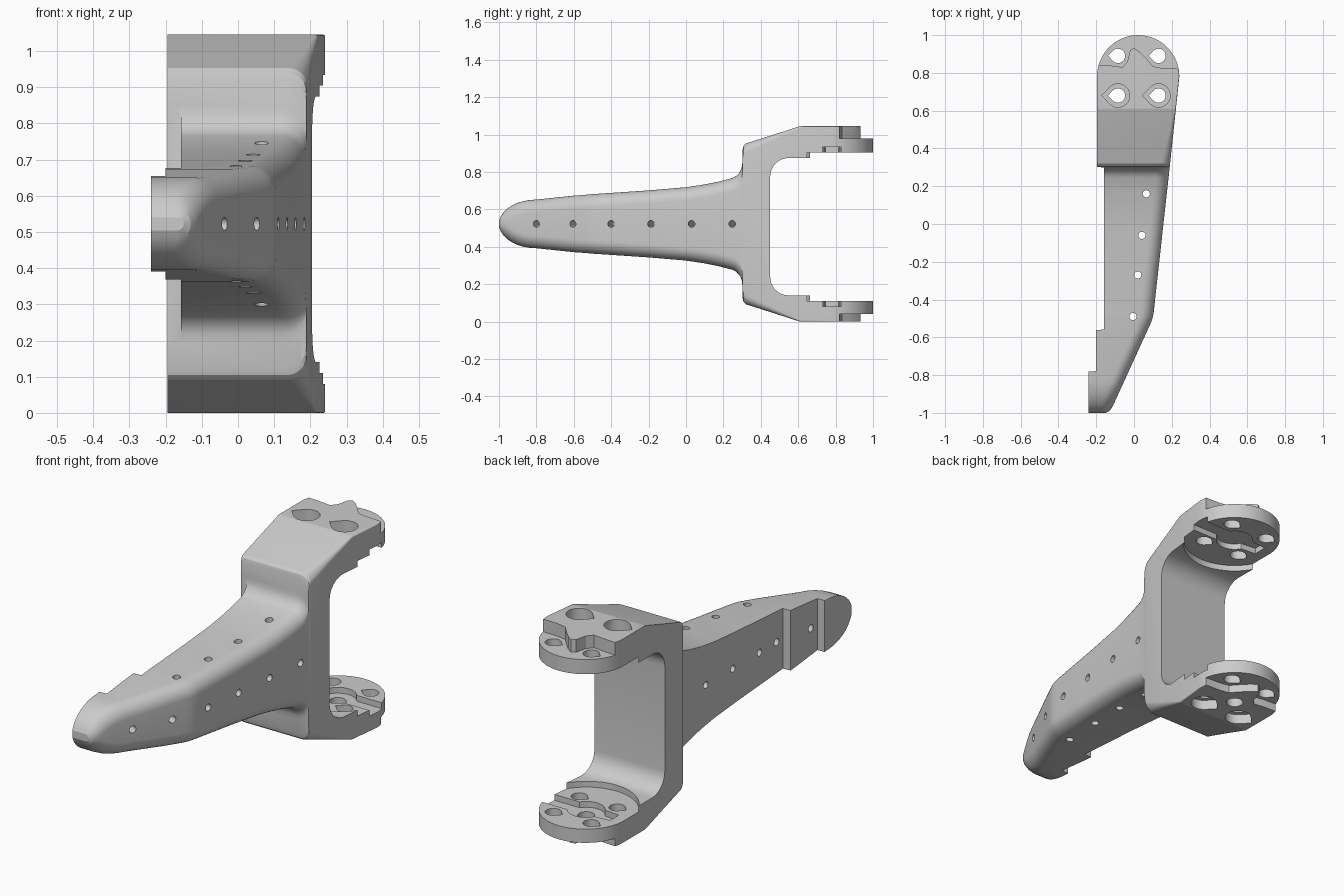
import bpy, bmesh, math
from mathutils import Matrix, Vector

if "Cube" in bpy.data.objects:
    bpy.data.objects.remove(bpy.data.objects["Cube"])

MID = 0.5225
YZ = Matrix(((0, 0, 1, 0), (1, 0, 0, 0), (0, 1, 0, 0), (0, 0, 0, 1)))  # profile in yz, depth in x


def interp(table, y):
    for (y0, v0), (y1, v1) in zip(table, table[1:]):
        if y <= y1:
            return v0 + (v1 - v0) * (y - y0) / (y1 - y0)
    return table[-1][1]


def loft(name, rings):
    bm = bmesh.new()
    loops = [[bm.verts.new(p) for p in ring] for ring in rings]
    n = len(loops[0])
    for a, b in zip(loops, loops[1:]):
        for i in range(n):
            bm.faces.new((a[i], a[(i + 1) % n], b[(i + 1) % n], b[i]))
    bm.faces.new(loops[0])
    bm.faces.new(loops[-1][::-1])
    bmesh.ops.recalc_face_normals(bm, faces=bm.faces)
    me = bpy.data.meshes.new(name)
    bm.to_mesh(me)
    bm.free()
    ob = bpy.data.objects.new(name, me)
    bpy.context.collection.objects.link(ob)
    return ob


def prism(pts, a, b, m=Matrix()):
    ob = loft("cutter", [[m @ Vector((x, y, z)) for x, y in pts] for z in (a, b)])
    ob.hide_render = True
    return ob


def circle(x, y, r, n=32):
    return [(x + r * math.cos(2 * math.pi * i / n), y + r * math.sin(2 * math.pi * i / n)) for i in range(n)]


def teardrop(x, y, r):
    arc = [math.radians(-135 + 270 * i / 24) for i in range(25)]
    return [(x + r * math.cos(t), y + r * math.sin(t)) for t in arc] + [(x - 1.38 * r, y)]


def section(y, h, xl, xr, r, n=8):
    r = min(r, 0.95 * h, 0.9 * (xr - xl))
    arc = [math.pi / 2 * i / n for i in range(n + 1)]
    low = [(xr - r + r * math.sin(t), -h + r - r * math.cos(t)) for t in arc]
    half = [(xl, -h)] + low
    pts = half + [(x, -z) for x, z in reversed(half)]
    return [(x, y, MID + z) for x, z in pts]


# Handle and yoke as one loft along y: half heights and right edge
right = [(-1, -.15), (-.995, -.137), (-.985, -.125), (-.97, -.115), (-.52, .091), (-.5, .098),
         (-.47, .104), (.31, .19), (.78, .24)]
heights = []
for i in range(9):
    b = math.radians(8 + 82 * i / 8)
    heights.append((-1 + .2 * (1 - math.cos(b)) * (1 if i else 0), .13 * math.sin(b)))
heights += [(-.6, .151), (-.52, .157), (-.5, .159), (-.47, .161), (-.2, .179), (0, .196), (.1, .211), (.17, .225)]
for i in range(1, 9):
    a = math.radians(10 + 80 * i / 8)
    heights.append((.22 + .08 * math.sin(a), .32 - .08 * math.cos(a)))
rings = []
stations = sorted([y for y, h in heights] + [-.781, -.779, -.561, -.559])
for y in stations:
    xl = -.24 if y < -.78 else -.20 if y < -.56 else -.158
    rings.append(section(y, interp(heights, y), xl, interp(right, y), .07))
for y, h, r in [(.301, .325, .06), (.303, .40, .06), (.308, .418, .055), (.32, .43, .05),
                (.45, .471, .03), (.608, .522, .008), (.61, MID, .008), (.78, MID, .004)]:
    rings.append(section(y, h, -.195, interp(right, y), r))
for i in range(1, 16):
    t = math.radians(88 * i / 15)
    w = .218 * math.cos(t)
    rings.append(section(.78 + .22 * math.sin(t), MID, .022 - w, .022 + w, .004))
body = loft("yoke_with_handle", rings)

cutters = []

# Gap between the flanges with filleted inner corners
gap = [(1.2, .14)]
for cz, a0 in ((.24, 270), (.775, 180)):
    for i in range(9):
        a = math.radians(a0 - 90 * i / 8)
        gap.append((.55 + .1 * math.cos(a), cz + .1 * math.sin(a)))
gap.append((1.2, .875))
cutters.append(prism(gap, -.5, .5, YZ))
cutters.append(prism(circle(.02, .78, .245, 64), .11, .905))

# Wavy ledges on the outer faces of the flanges
wave = [(-.4, .85), (-.19, .842), (-.12, .838), (-.06, .83), (-.035, .86), (-.02, .92), (0, .932),
        (.03, .912), (.07, .87), (.1, .835), (.15, .825), (.4, .815), (.4, 1.2), (-.4, 1.2)]
cutters += [prism(wave, .98, 1.2), prism(wave, -.2, .04)]

# Inner seats: round recess and side slot
slot = [(-.14, .745), (-.14, .815), (.02, .83), (.4, .83), (.4, .73), (.02, .73)]
for a, b in ((.85, .935), (.08, .2)):
    cutters.append(prism(circle(.02, .78, .088), a, b))
    cutters.append(prism(slot, a, b - .0007 if b > .5 else b))
cutters.append(prism(circle(.02, .78, .04), -.1, .2))

# Flange screw holes and counterbores
for x in (-.085, .13):
    for y in (.89, .68):
        cutters.append(prism(teardrop(x, y, .038), -.1, 1.2))
    cutters += [prism(teardrop(x, .68, .062), .97, 1.2), prism(teardrop(x, .68, .062), -.1, .05)]

# Handle holes: vertical row, and row square to the right face
for x, y in ((.065, .16), (.042, -.06), (.02, -.27), (-.005, -.49)):
    cutters.append(prism(circle(x, y, .019, 20), .2, .85))
for y in (-.8, -.605, -.4, -.187, .03, .247):
    slope = .458 if y < -.5 else .11
    m = Matrix.Translation((interp(right, y), y, MID)) @ Matrix.Rotation(-math.atan(slope), 4, 'Z') @ YZ
    cutters.append(prism(circle(0, 0, .018, 20), -.55, .1, m))

# Apply all cuts
bpy.context.view_layer.objects.active = body
body.select_set(True)
for c in cutters:
    mod = body.modifiers.new("cut", 'BOOLEAN')
    mod.operation = 'DIFFERENCE'
    mod.solver = 'EXACT'
    mod.object = c
    bpy.ops.object.modifier_apply(modifier=mod.name)
    bpy.data.objects.remove(c)
bpy.ops.object.shade_smooth_by_angle(angle=math.radians(17))
